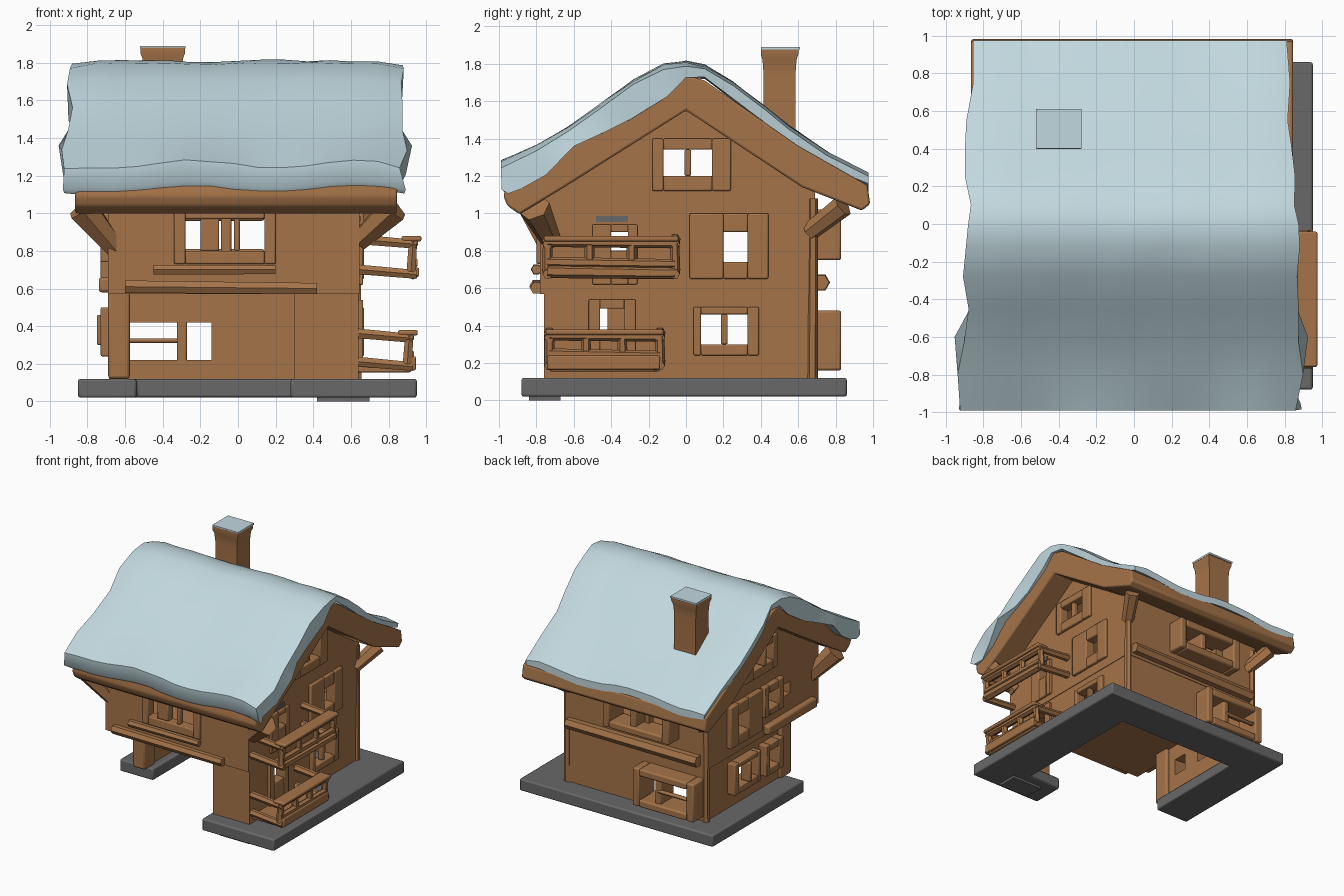
import bpy, bmesh, math, random
from mathutils import Vector

if "Cube" in bpy.data.objects:
    bpy.data.objects.remove(bpy.data.objects["Cube"])
random.seed(4)


def material(name, rgb):
    m = bpy.data.materials.new(name)
    m.diffuse_color = (*rgb, 1)
    m.use_nodes = True
    m.node_tree.nodes["Principled BSDF"].inputs["Base Color"].default_value = m.diffuse_color
    return m


WOOD = material("warm_wood", (0.378, 0.174, 0.067))
SNOW = material("pale_snow", (0.535, 0.69, 0.735))
STONE = material("dark_stone", (0.14, 0.14, 0.14))


def finish(name, bm, mat, bevel=0.0):
    bmesh.ops.recalc_face_normals(bm, faces=bm.faces)
    me = bpy.data.meshes.new(name)
    bm.to_mesh(me)
    bm.free()
    ob = bpy.data.objects.new(name, me)
    bpy.context.collection.objects.link(ob)
    me.materials.append(mat)
    if bevel:
        b = ob.modifiers.new("worn_edges", 'BEVEL')
        b.width, b.segments = bevel, 2
    return ob


def add_box(bm, x0, x1, y0, y1, z0, z1):
    v = bmesh.ops.create_cube(bm, size=1)["verts"]
    for p in v:
        p.co = ((x0 + x1) / 2 + p.co.x * (x1 - x0), (y0 + y1) / 2 + p.co.y * (y1 - y0),
                (z0 + z1) / 2 + p.co.z * (z1 - z0))


def boxes(name, items, mat=WOOD, bevel=0.0):
    bm = bmesh.new()
    for it in items:
        add_box(bm, *it)
    return finish(name, bm, mat, bevel)


def prism(name, pts, a, b, axis, mat=WOOD, bevel=0.0):
    """Extrude a yz outline along x, or an xy outline along z."""
    bm = bmesh.new()
    put = (lambda p, t: (t, *p)) if axis == 'x' else (lambda p, t: (*p, t))
    f = bm.faces.new([bm.verts.new(put(p, a)) for p in pts])
    g = bmesh.ops.extrude_face_region(bm, geom=[f])["geom"]
    shift = Vector((b - a, 0, 0) if axis == 'x' else (0, 0, b - a))
    bmesh.ops.translate(bm, vec=shift, verts=[e for e in g if isinstance(e, bmesh.types.BMVert)])
    return finish(name, bm, mat, bevel)


def cut(ob, cutter):
    m = ob.modifiers.new("opening", 'BOOLEAN')
    m.operation, m.solver, m.object = 'DIFFERENCE', 'EXACT', cutter
    bpy.context.view_layer.objects.active = ob
    bpy.ops.object.modifier_apply(modifier=m.name)
    bpy.data.objects.remove(cutter)


def beams(name, items):
    """Rough six-sided logs between pairs of points."""
    bm = bmesh.new()
    for a, b, r, *r2 in items:
        a, b = Vector(a), Vector(b)
        d = b - a
        v = bmesh.ops.create_cone(bm, cap_ends=True, segments=6, radius1=r,
                                  radius2=r2[0] if r2 else r * 0.9, depth=d.length)["verts"]
        q = Vector((0, 0, 1)).rotation_difference(d)
        for p in v:
            p.co = q @ p.co + (a + b) / 2
    return finish(name, bm, WOOD)


# Stone base: open court at the front left
prism("stone_base", [(-.85, .86), (-.85, -.36), (-.54, -.36), (-.54, .55), (.58, .55), (.58, -.6),
                     (.28, -.6), (.28, -.88), (.95, -.88), (.95, .86)], .02, .12, 'z', STONE, .012)
boxes("base_foot", [(.42, .7, -.84, -.67, 0, .03)], STONE)

# Ground floor: walls on three sides and a front pillar, open below and to the front
lower = prism("lower_walls", [(-.66, -.36), (-.6, -.36), (-.6, .62), (.585, .62), (.585, -.7),
                              (.3, -.7), (.3, -.76), (.64, -.76), (.64, .685), (-.66, .685)],
              .12, .6, 'z')
# Hollow upper floor with gable
upper = prism("upper_walls", [(-.78, .57), (.69, .57), (.69, 1.13), (0, 1.6), (-.78, 1.06)],
              -.69, .645, 'x')
cut(upper, prism("c", [(-.72, .63), (.63, .63), (.63, 1.08), (0, 1.53), (-.72, 1.02)],
                 -.63, .59, 'x'))

# Windows: side openings (x0, x1, y0, y1, z0, z1), most go through both gable walls
side_low = [(-1, 1, .08, .33, .3, .46), (-1, 1, -.46, -.33, .36, .49),
            (-1, 0, -.2, -.08, .3, .44)]
side_up = [(-1, 1, .2, .33, .74, .9), (-1, 1, -.12, .14, 1.2, 1.34),
           (-1, 1, -.4, -.31, .8, .9), (-1, 0, -.2, -.07, .8, .93)]
for wall, holes in ((lower, side_low), (upper, side_up)):
    for hole in holes:
        cut(wall, boxes("c", [hole]))
# front and back openings
cut(lower, boxes("c", [(-.58, -.14, .5, .9, .22, .42)]))
for x0, x1 in ((-.28, -.14), (-.1, .14)):
    cut(upper, boxes("c", [(x0, x1, -.9, .9, .8, .97)]))


def ring(u0, u1, z0, z1, U0, U1, Z0, Z1):
    """Four bars (u, z) around an opening."""
    return [(U0, u0, Z0, Z1), (u1, U1, Z0, Z1), (u0, u1, Z0, z0), (u0, u1, z1, Z1)]


frames = {"gable_window": (-.12, .14, 1.2, 1.34, -.18, .24, 1.12, 1.4),
          "upper_window": (.2, .33, .74, .9, .02, .44, .65, 1.0),
          "lower_window": (.08, .33, .3, .46, .04, .39, .24, .5),
          "porch_window": (-.2, -.08, .3, .44, -.26, -.03, .24, .5),
          "loft_window": (-.2, -.07, .8, .93, -.27, -.01, .74, 1.0)}
for name, f in frames.items():
    for tag, xa, xb in (("right", .63, .67), ("left", -.73, -.65)):
        if tag == "right" and name in ("porch_window", "loft_window"):
            continue
        bars = [(xa, xb, *r) for r in ring(*f)]
        if name in ("gable_window", "lower_window"):
            m = (f[0] + f[1]) / 2
            bars.append((xa - .02, xb - .015, m - .018, m + .018, f[2], f[3]))
        boxes(f"{name}_{tag}", bars, bevel=.008)
boxes("front_upper_window", [(a, b, -.8, -.76, c, d) for a, b, c, d in
                             ring(-.28, .14, .8, .97, -.34, .2, .73, 1.02)]
      + [(-.2, -.1, -.79, -.74, .8, .97), (-.02, .01, -.79, -.74, .8, .97)], bevel=.008)

# Back window bays
for name, x0, x1, z0, z1, m in (("back_lower_bay", -.65, -.08, .16, .48, -.295),
                                ("back_upper_bay", -.42, .2, .75, 1.02, -.06)):
    bars = [(a, b, .64, .83, c, d) for a, b, c, d in
            ring(x0 + .07, x1 - .06, z0 + .06, z1 - .06, x0, x1, z0, z1)]
    bars.append((m - .03, m + .025, .62, .8, z0, z1))
    if z0 < .5:
        bars.append((x0, m, .77, .81, .31, .335))
    boxes(name, bars, bevel=.012)

# Floor beams, sills and corner pilasters
beams("floor_beams", [((-.6, -.8, .61), (.42, -.8, .6), .038),
                      ((-.62, .72, .63), (.6, .72, .63), .05),
                      ((-.45, -.8, .7), (.2, -.8, .7), .03)])
boxes("left_sill", [(-.74, -.66, -.7, -.05, .58, .66)], bevel=.015)
beams("back_pilasters", [((x, .675, .12), (x, .68, 1.08), .03) for x in (-.66, .63)])

# Left porch post and flared brackets under the eaves
boxes("left_front_post", [(-.69, -.575, -.42, -.28, .12, .6)], bevel=.015)
beams("eave_brackets", [((s * .64, -.72, .8 + .05 * (s > 0)), (s * .83, -.81, 1.03), .055, .085)
                        for s in (-1, 1)]
      + [((s * .62, .66, .9), (s * .72, .84, 1.04), .05, .06) for s in (-1, 1)])

# Right side balconies: rails, posts and broad top planks
for name, y0, y1, top, mid, low, x in (("lower_balcony", -.73, -.14, .35, .25, .2, .91),
                                       ("upper_balcony", -.74, -.06, .85, .74, .69, .93)):
    items = [((x, y0, z), (x, y1, z - .01), r) for z, r in
             ((top, .03), (mid, .028), (low, .036))]
    items += [((.6, y, z + .015), (x + .02, y, z - .015), .03)
              for z in (top, low) for y in (y0, y1)]
    items += [((x - .01, y0 + t * (y1 - y0), low), (x, y0 + t * (y1 - y0), top), .028)
              for t in (0, .33, .66, 1)]
    beams(name, items)
    boxes(name + "_plank", [(x - .06, x + .045, y0 - .02, y1 + .02, top, top + .03)], bevel=.01)
boxes("lower_balcony_deck", [(.62, .92, -.73, -.14, .155, .185),
                             (.9, .945, -.74, -.14, .165, .24)], bevel=.008)
boxes("balcony_door_frames", [(.63, .665, *r) for r in
                              ring(-.46, -.33, .36, .49, -.52, -.27, .16, .54)
                              + ring(-.4, -.31, .8, .9, -.5, -.26, .62, .94)], bevel=.006)
boxes("grey_vent", [(.644, .652, -.48, -.31, .955, .985)], STONE)

# Wooden roof
prism("wood_roof", [(-.975, 1.09), (-.955, 1.04), (-.89, .995), (-.65, 1.14), (0, 1.55), (.62, 1.14),
                    (.94, 1.015), (.985, 1.05), (.97, 1.15), (.6, 1.36), (.1, 1.71), (0, 1.74),
                    (-.1, 1.7), (-.6, 1.4), (-.96, 1.17)], -.865, .845, 'x', bevel=.012)

# Snow blanket: pairs of top (y, z) and underside (y, z), with left and right edge, lofted along x
snow = [(-.985, 1.15, -.95, 1.11, -.92, .88), (-.99, 1.26, -.88, 1.13, -.92, .87),
        (-.8, 1.36, -.75, 1.21, -.92, .88), (-.63, 1.46, -.6, 1.36, -.92, .89),
        (-.45, 1.59, -.45, 1.43, -.89, .86), (-.28, 1.71, -.3, 1.5, -.91, .87),
        (-.12, 1.795, -.1, 1.63, -.88, .87), (0, 1.81, 0, 1.73, -.87, .86),
        (.1, 1.79, .1, 1.725, -.88, .86), (.25, 1.7, .25, 1.61, -.91, .86),
        (.42, 1.57, .42, 1.48, -.89, .85), (.55, 1.47, .55, 1.39, -.9, .83),
        (.75, 1.33, .75, 1.25, -.87, .83), (.975, 1.2, .975, 1.14, -.86, .81)]
bm = bmesh.new()
N, K = 14, len(snow)
tops, unders = [], []
for i in range(N + 1):
    t, end = i / N, i in (0, N)
    top, under = [], []
    for y, z, yu, zu, xl, xr in snow:
        x = xl + (xr - xl) * t + (random.uniform(-.02, .02) if end else 0)
        sag = .02 * math.sin(x * 7 + y * 3) * (1 if abs(y) > .85 else .15)
        sag += random.uniform(-.005, .005)
        top.append(bm.verts.new((x, y, z + sag - (.02 if end else 0))))
        flare = .1 if yu == -.6 else -.015      # ragged tips near the front
        under.append(bm.verts.new((x + flare * (t - .5), yu, zu + sag)))
    tops.append(top)
    unders.append(under)
for i in range(N):
    for rows in (tops, unders):
        for k in range(K - 1):
            bm.faces.new((rows[i][k], rows[i][k + 1], rows[i + 1][k + 1], rows[i + 1][k]))
    for k in (0, K - 1):
        bm.faces.new((tops[i][k], tops[i + 1][k], unders[i + 1][k], unders[i][k]))
for i in (0, N):
    for k in range(K - 1):
        bm.faces.new((tops[i][k], tops[i][k + 1], unders[i][k + 1], unders[i][k]))
finish("snow_blanket", bm, SNOW)

# Chimney with flared top and snow cap
bm = bmesh.new()
rings = []
for z, w in ((1.3, .1), (1.74, .1), (1.82, .107), (1.85, .118), (1.88, .118)):
    rings.append([bm.verts.new((-.4 + sx * w, .5 + sy * w * .85, z))
                  for sx, sy in ((-1, -1), (1, -1), (1, 1), (-1, 1))])
for a, b in zip(rings, rings[1:]):
    for k in range(4):
        bm.faces.new((a[k], a[(k + 1) % 4], b[(k + 1) % 4], b[k]))
bm.faces.new(rings[0])
bm.faces.new(rings[-1])
finish("chimney", bm, WOOD)
boxes("chimney_snow", [(-.52, -.28, .4, .61, 1.875, 1.89)], SNOW)

# Smooth shading with kept edges
bpy.ops.object.select_all(action='SELECT')
bpy.context.view_layer.objects.active = bpy.data.objects["snow_blanket"]
bpy.ops.object.shade_smooth_by_angle(angle=math.radians(50))
